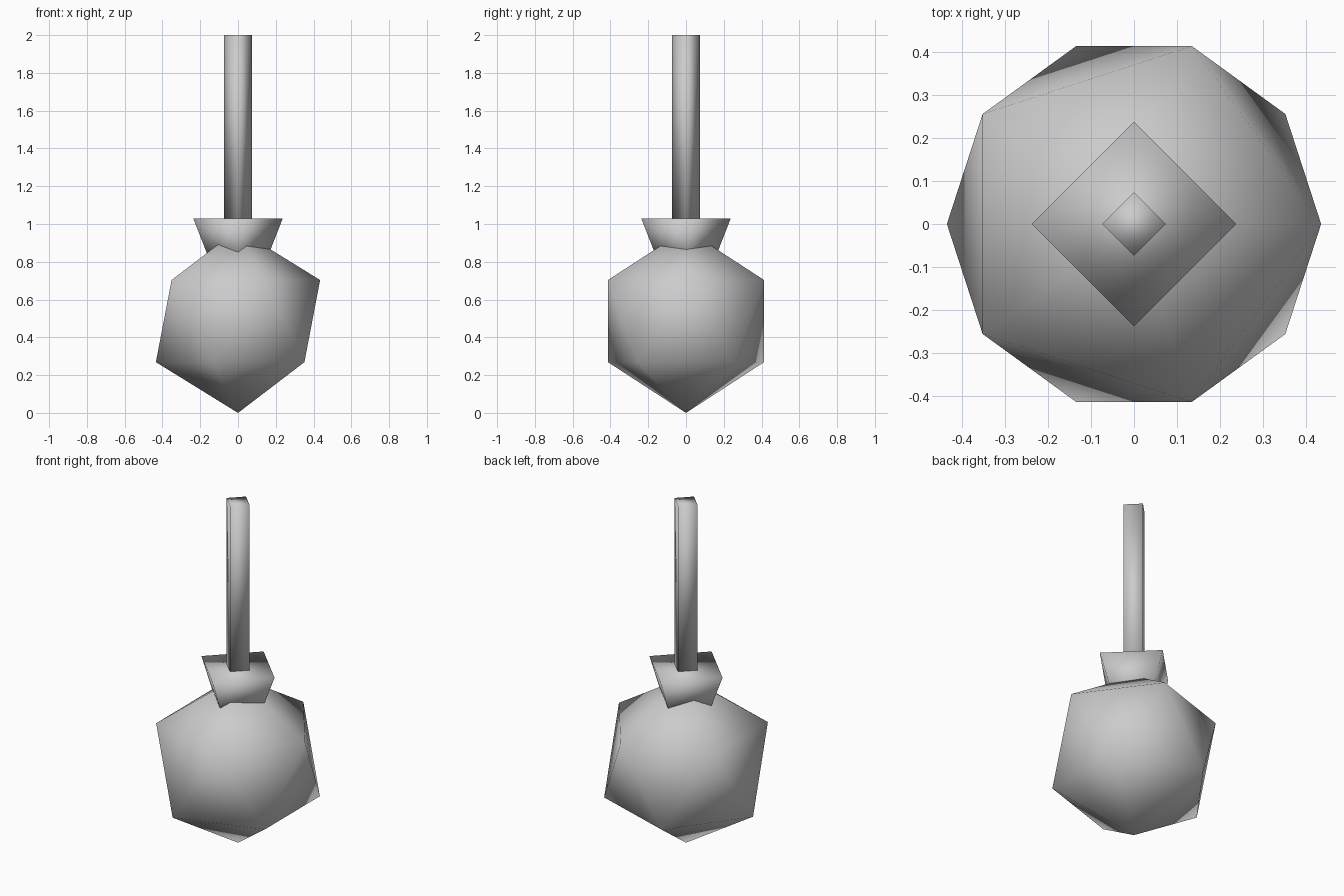
import bpy

if "Cube" in bpy.data.objects:
    bpy.data.objects.remove(bpy.data.objects["Cube"])


def finish(name):
    obj = bpy.context.object
    obj.name = name
    bpy.ops.object.shade_smooth()
    return obj


def square_prism(name, r_bottom, r_top, z0, z1):
    # four-sided cone with its corners on the x and y axes
    bpy.ops.mesh.primitive_cone_add(vertices=4, radius1=r_bottom, radius2=r_top,
                                    depth=z1 - z0, location=(0, 0, (z0 + z1) / 2))
    return finish(name)


# Faceted round body
R = 0.486
bpy.ops.mesh.primitive_ico_sphere_add(subdivisions=1, radius=R, location=(0, 0, R))
finish("body")

# Flared neck sunk into the body
square_prism("neck", 0.147, 0.237, 0.80, 1.03)

# Thin stem standing on the neck
square_prism("stem", 0.074, 0.074, 1.03, 2.0)
